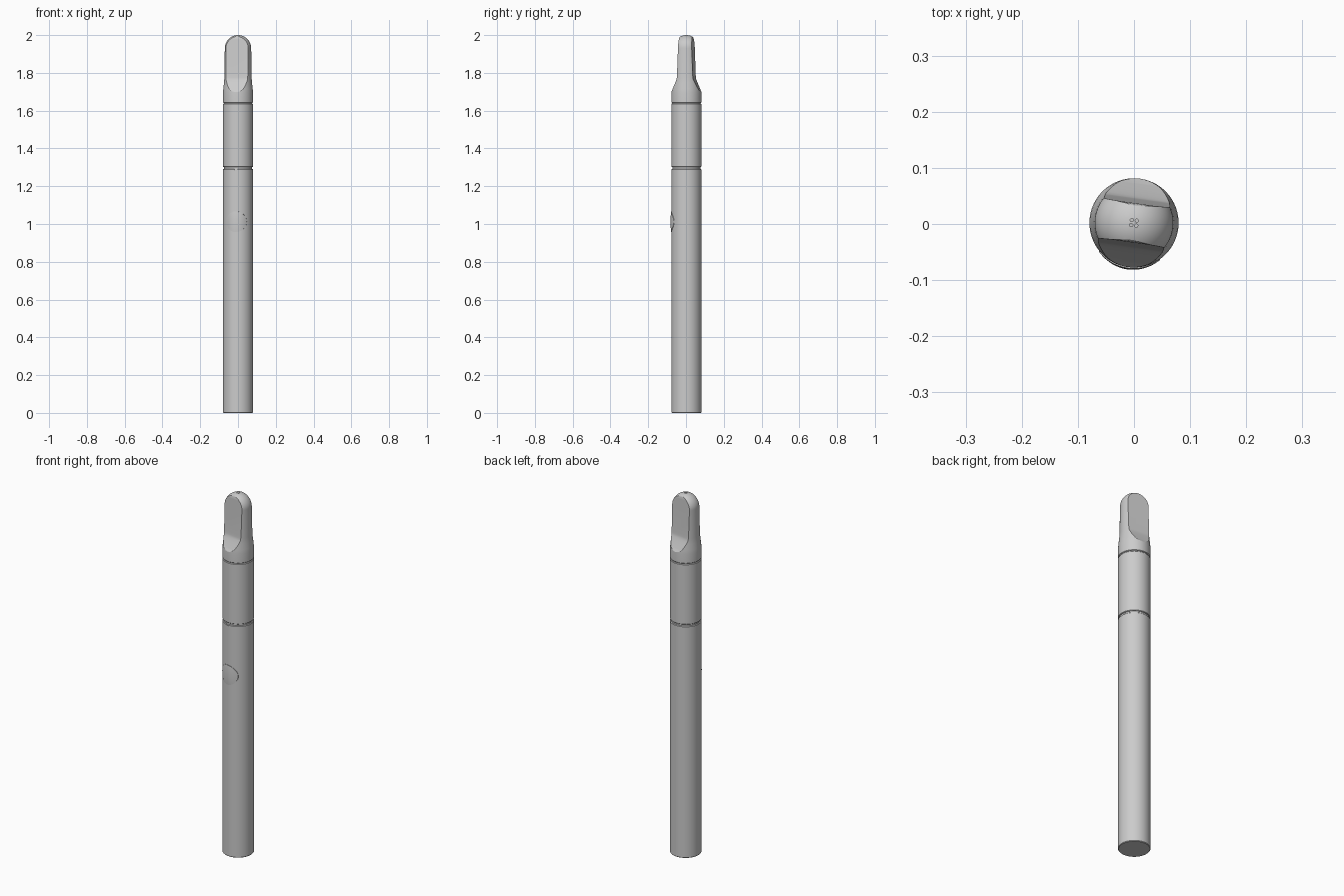
import bpy, bmesh, math
from mathutils import Matrix

if "Cube" in bpy.data.objects:
    bpy.data.objects.remove(bpy.data.objects["Cube"])

CY = 0.002                      # tube axis offset so button + tube is centred
TURN = math.radians(-8)         # button and mouthpiece are turned slightly
PLACE = Matrix.Translation((0, CY, 0)) @ Matrix.Rotation(TURN, 4, 'Z')
R = 0.0795


def finish(name, bm, angle=30):
    bmesh.ops.remove_doubles(bm, verts=bm.verts, dist=1e-6)
    bmesh.ops.recalc_face_normals(bm, faces=bm.faces)
    bm.transform(PLACE)
    me = bpy.data.meshes.new(name)
    bm.to_mesh(me)
    bm.free()
    ob = bpy.data.objects.new(name, me)
    bpy.context.collection.objects.link(ob)
    smooth(ob, angle)
    return ob


def smooth(ob, angle=30):
    bpy.ops.object.select_all(action='DESELECT')
    ob.select_set(True)
    bpy.context.view_layer.objects.active = ob
    bpy.ops.object.shade_smooth_by_angle(angle=math.radians(angle))


def lathe(name, profile, n=64):
    """Closed solid of revolution from (radius, z) points."""
    bm = bmesh.new()
    rings = [[bm.verts.new((r * math.cos(2 * math.pi * i / n),
                            r * math.sin(2 * math.pi * i / n), z))
              for i in range(n)] for r, z in profile]
    for a, b in zip(rings, rings[1:]):
        for i in range(n):
            j = (i + 1) % n
            bm.faces.new((a[i], a[j], b[j], b[i]))
    bm.faces.new(rings[0][::-1])
    bm.faces.new(rings[-1])
    return finish(name, bm)


def boolean(ob, cutter, op):
    cutter.hide_render = True
    m = ob.modifiers.new("cut", 'BOOLEAN')
    m.operation, m.object, m.solver = op, cutter, 'EXACT'
    bpy.ops.object.select_all(action='DESELECT')
    ob.select_set(True)
    bpy.context.view_layer.objects.active = ob
    # apply before any smoothing modifier so the edges are shaded afterwards
    bpy.ops.object.modifier_move_to_index(modifier=m.name, index=0)
    bpy.ops.object.modifier_apply(modifier=m.name)
    bpy.data.objects.remove(cutter)


def tube(name, z0, z1, bevel=0.003):
    return lathe(name, [(R - bevel, z0), (R, z0 + bevel), (R, z1 - bevel), (R - bevel, z1)])


# Main tubes and the recessed rings between them
battery = tube("battery_body", 0, 1.292)
lathe("connector_ring", [(0.074, 1.285), (0.074, 1.31)])
tube("cartridge", 1.301, 1.638)
lathe("mouthpiece_seat", [(0.075, 1.63), (0.075, 1.65)])

# Air notch at the front of the lower joint
bm = bmesh.new()
bmesh.ops.create_cube(bm, size=1, matrix=Matrix.Translation((0, -R, 1.292))
                      @ Matrix.Diagonal((0.018, 0.014, 0.012, 1)))
boolean(battery, finish("notch_cutter", bm), 'DIFFERENCE')
smooth(battery)

# Mouthpiece: domed revolved blank
blank = [(R - 0.003, 1.641), (R, 1.644), (R, 1.695), (0.078, 1.715),
         (0.0745, 1.745), (0.072, 1.775), (0.070, 1.93)]
for k in range(1, 16):
    a = math.radians(k * 6 - (0.5 if k == 15 else 0))
    blank.append((0.070 * math.cos(a), 1.93 + 0.070 * math.sin(a)))
mouthpiece = lathe("mouthpiece", blank)

# Flat bite shape: side profile extruded across, intersected with the blank
half = [(0.10, 1.60), (0.10, 1.68), (0.080, 1.697), (0.070, 1.712), (0.057, 1.738),
        (0.049, 1.755), (0.044, 1.768), (0.042, 1.785), (0.035, 1.978),
        (0.033, 1.989), (0.028, 1.997), (0.022, 2.01)]
outline = half + [(-y, z) for y, z in reversed(half)]
bm = bmesh.new()
face = bm.faces.new([bm.verts.new((-0.12, y, z)) for y, z in outline])
ext = bmesh.ops.extrude_face_region(bm, geom=[face])
bmesh.ops.translate(bm, vec=(0.24, 0, 0),
                    verts=[v for v in ext['geom'] if isinstance(v, bmesh.types.BMVert)])
boolean(mouthpiece, finish("bite_cutter", bm), 'INTERSECT')

# Four small vapour holes in the tip
bm = bmesh.new()
for sx in (-1, 1):
    for sy in (-1, 1):
        bmesh.ops.create_cone(bm, cap_ends=True, segments=16, radius1=0.003, radius2=0.003,
                              depth=0.08, matrix=Matrix.Translation((sx * 0.0045, sy * 0.0045, 1.99)))
boolean(mouthpiece, finish("hole_cutter", bm), 'DIFFERENCE')
smooth(mouthpiece, 25)

# Power button: round cap that follows the tube curve with a slight dome
BR, BZ, N, RINGS = 0.055, 1.012, 48, 8
bm = bmesh.new()


def button_ring(t, lift):
    ring = []
    for i in range(N):
        a = 2 * math.pi * i / N
        x, z = BR * t * math.cos(a), BR * t * math.sin(a)
        ring.append(bm.verts.new((x, -(math.sqrt(R * R - x * x) + lift), BZ + z)))
    return ring


rings = [button_ring(1, -0.006), button_ring(1, 0.002)]
rings += [button_ring(t / RINGS, 0.002 + 0.0022 * (1 - (t / RINGS) ** 2))
          for t in range(RINGS - 1, 0, -1)]
for a, b in zip(rings, rings[1:]):
    for i in range(N):
        j = (i + 1) % N
        bm.faces.new((a[i], a[j], b[j], b[i]))
bm.faces.new(rings[-1])
finish("power_button", bm)
